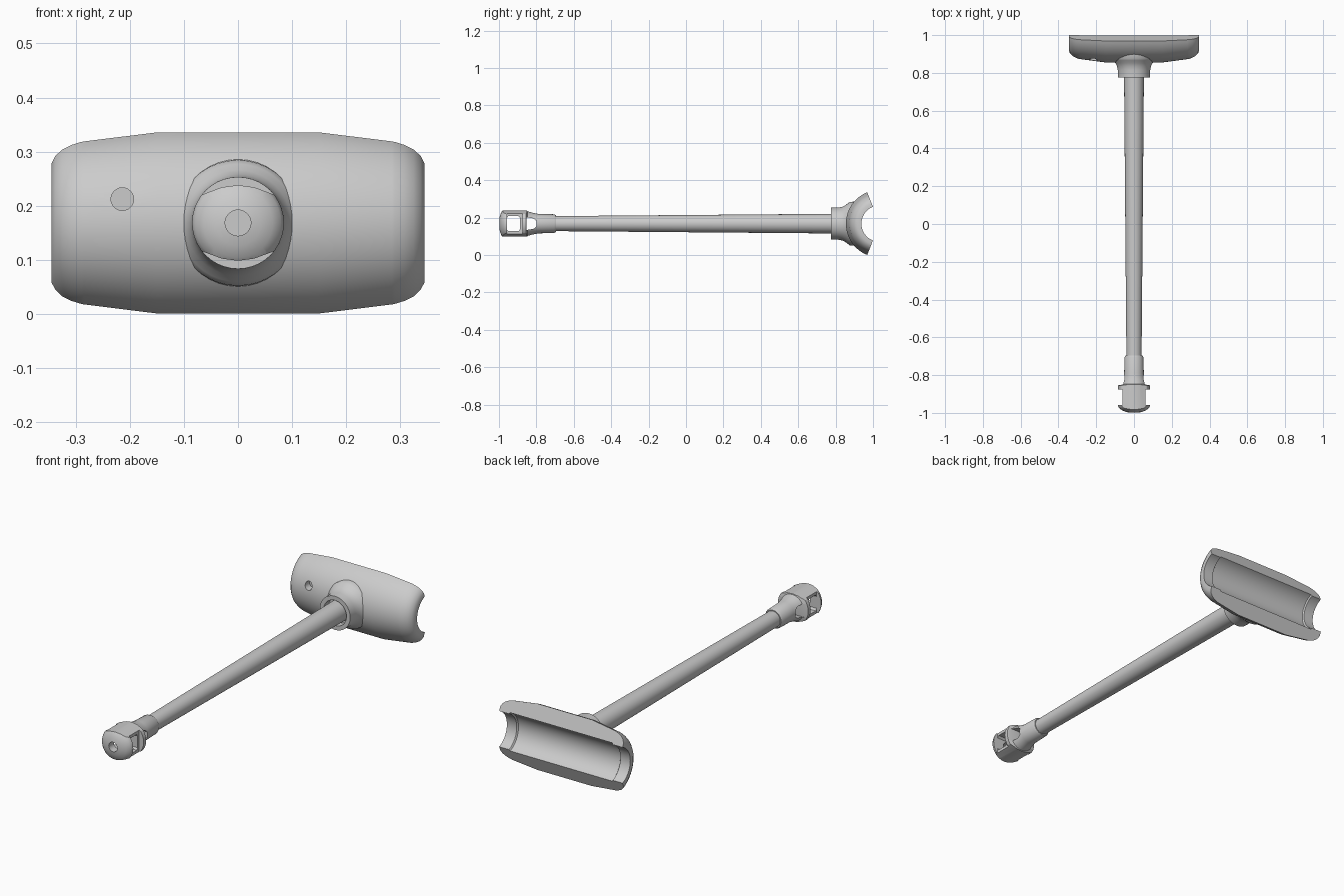
import bpy, bmesh, math

if "Cube" in bpy.data.objects:
    bpy.data.objects.remove(bpy.data.objects["Cube"])

CZ = 0.168            # height of the handle axis
SADDLE_Y = 1.035      # centre of the saddle arc
HALF_ARC = math.radians(68.5)

grey = bpy.data.materials.new("light_grey")
grey.diffuse_color = (0.6, 0.6, 0.6, 1)
grey.use_nodes = True
grey.node_tree.nodes["Principled BSDF"].inputs["Base Color"].default_value = grey.diffuse_color


def finish(name, bm, smooth=True):
    bmesh.ops.recalc_face_normals(bm, faces=bm.faces)
    me = bpy.data.meshes.new(name)
    bm.to_mesh(me)
    bm.free()
    ob = bpy.data.objects.new(name, me)
    bpy.context.collection.objects.link(ob)
    me.materials.append(grey)
    return ob


def skin(name, rings, ring_closed=True):
    """Join equal rings of points into a closed solid."""
    bm = bmesh.new()
    rows = [[bm.verts.new(p) for p in ring] for ring in rings]
    n = len(rows[0])
    for a, b in zip(rows, rows[1:]):
        for i in range(n):
            j = (i + 1) % n
            bm.faces.new((a[i], a[j], b[j], b[i]))
    bm.faces.new(rows[0])
    bm.faces.new(rows[-1])
    return finish(name, bm)


def lathe(name, profile, segs=40, x=0.0, z=CZ):
    """Solid of revolution about y from (y, radius) pairs."""
    step = 2 * math.pi / segs
    return skin(name, [[(x + r * math.cos(i * step), y, z + r * math.sin(i * step))
                        for i in range(segs)] for y, r in profile])


def prism_x(name, outline, x0, x1):
    """Extrude a (y, z offset) outline along x."""
    return skin(name, [[(x, y, CZ + z) for y, z in outline] for x in (x0, x1)])


def boolean(ob, cutter, op='DIFFERENCE'):
    mod = ob.modifiers.new("cut", 'BOOLEAN')
    mod.operation, mod.object, mod.solver = op, cutter, 'EXACT'
    bpy.context.view_layer.objects.active = ob
    bpy.ops.object.modifier_apply(modifier=mod.name)
    bpy.data.objects.remove(cutter)


def smooth(ob):
    bpy.ops.object.select_all(action='DESELECT')
    ob.select_set(True)
    bpy.context.view_layer.objects.active = ob
    bpy.ops.object.shade_smooth_by_angle(angle=math.radians(32))


# Saddle: barrel-shaped open half tube with a small inner lip at each end
half = [(0.15, 0.180, 0.104), (0.285, 0.162, 0.104), (0.29, 0.161, 0.097),
        (0.308, 0.155, 0.097), (0.325, 0.146, 0.097), (0.338, 0.133, 0.097),
        (0.345, 0.118, 0.097)]
stations = [(-x, o, i) for x, o, i in reversed(half)] + half
N = 28
angles = [HALF_ARC * (2 * k / N - 1) for k in range(N + 1)]


def arc_ring(x, outer, inner):
    path = [(outer, a) for a in angles] + [(inner, a) for a in reversed(angles)]
    return [(x, SADDLE_Y - r * math.cos(a), CZ + r * math.sin(a)) for r, a in path]


def saddle_mesh():
    rings = [arc_ring(*s) for s in stations]
    bm = bmesh.new()
    rows = [[bm.verts.new(p) for p in ring] for ring in rings]
    n = len(rows[0])
    for a, b in zip(rows, rows[1:]):
        for i in range(n):
            j = (i + 1) % n
            bm.faces.new((a[i], a[j], b[j], b[i]))
    # end walls as strips between outer and inner arcs
    for row in (rows[0], rows[-1]):
        for k in range(N):
            bm.faces.new((row[k], row[k + 1], row[n - 2 - k], row[n - 1 - k]))
    return finish("saddle", bm)


saddle = saddle_mesh()
boolean(saddle, lathe("pin_hole_cutter", [(0.80, 0.021), (0.905, 0.021)],
                      24, -0.214, 0.212))
smooth(saddle)

# Collar: flared socket growing out of the saddle
collar = lathe("collar", [(0.775, 0.085), (0.815, 0.086), (0.835, 0.090),
                          (0.852, 0.098), (0.866, 0.109), (0.876, 0.116),
                          (0.905, 0.118)])
boolean(collar, lathe("socket_cutter", [(0.74, 0.064), (0.815, 0.064)]))
smooth(collar)

# Handle: slightly tapered rod
smooth(lathe("handle", [(-0.72, 0.040), (0.84, 0.053)]))

# Tip: sleeve, flange and domed cap, turned as one piece
tip = lathe("tip", [(-0.695, 0.045), (-0.705, 0.050), (-0.79, 0.052),
                    (-0.82, 0.058), (-0.848, 0.066), (-0.855, 0.085),
                    (-0.872, 0.085), (-0.962, 0.085), (-0.974, 0.079),
                    (-0.986, 0.064), (-0.995, 0.042), (-1.0, 0.015)])
# trim top and bottom of the flange and cap
trim = [(-0.12, 0.035), (-0.065, 0.053), (-0.03, 0.066), (0, 0.070),
        (0.03, 0.066), (0.065, 0.053), (0.12, 0.035)]
outline = trim + [(x, -z) for x, z in reversed(trim)]
boolean(tip, skin("trim_block", [[(x, y, CZ + z) for x, z in outline]
                                 for y in (-1.1, -0.6)]), 'INTERSECT')
# waist between flange and cap on both sides
for s in (-1, 1):
    boolean(tip, prism_x("waist_cutter", [(-0.958, -0.1), (-0.875, -0.1),
                                          (-0.875, 0.1), (-0.958, 0.1)],
                         *sorted((s * 0.06, s * 0.15))))
# two sideways windows and the centre hole of the cap
boolean(tip, prism_x("front_window_cutter",
                     [(-0.958, -0.03), (-0.95, -0.04), (-0.895, -0.04),
                      (-0.887, -0.03), (-0.887, 0.03), (-0.895, 0.04),
                      (-0.95, 0.04), (-0.958, 0.03)], -0.15, 0.15))
boolean(tip, prism_x("rear_window_cutter",
                     [(-0.852, -0.034), (-0.815, -0.028), (-0.80, -0.015),
                      (-0.80, 0.015), (-0.815, 0.028), (-0.852, 0.034)], -0.15, 0.15))
boolean(tip, lathe("cap_hole_cutter", [(-1.05, 0.024), (-0.93, 0.024)], 24))
smooth(tip)
